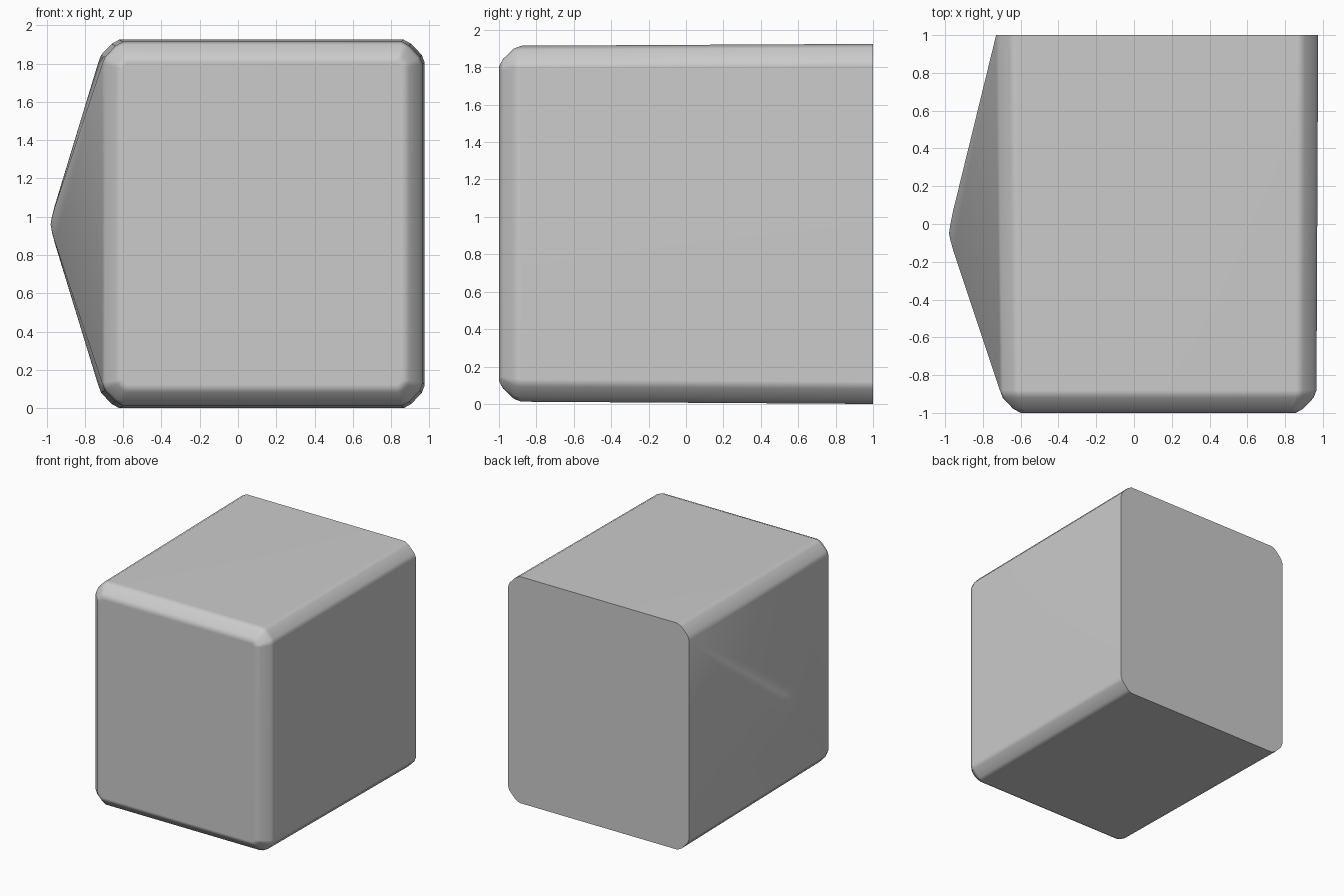
import bpy, bmesh
from mathutils import Vector

if "Cube" in bpy.data.objects:
    bpy.data.objects.remove(bpy.data.objects["Cube"])

# Rounded-edge profile: (inset from one face, inset from the adjoining face)
EDGE = [(0, .12), (.015, .08), (.07, .022), (.11, 0)]


def section(y, left, right, low, high, inset=0):
    """Rounded rectangle at depth y, shrunk by inset with tighter corners."""
    k = 1 - .75 * inset / .11
    points = []
    for sx, x in ((1, left), (-1, right)):
        for sz, z in ((1, low), (-1, high)):
            for a, b in EDGE:
                points.append(Vector((x + sx * (inset + a * k), y,
                                      z + sz * (inset + b * k))))
    return points


# Slightly tapered block: rounded front edge, sharp back edge
points = section(1, -.73, .975, 0, 1.925)
for inset, depth in EDGE:
    points += section(-1 + depth, -.71, .966, .012, 1.915, inset)

# Blunt pyramid on the left side
apex = Vector((-.987, -.05, .96))
for y, x in ((-.88, -.71), (1, -.73)):
    for z in (.12, 1.80):
        base = Vector((x, y, z))
        points.append(apex.lerp(base, .11))
        points.append(apex.lerp(base, .045) + Vector((.003, 0, 0)))
points.append(apex + Vector((.008, 0, 0)))

# The body is convex, so its skin is the hull of these outlines
bm = bmesh.new()
for p in points:
    bm.verts.new(p)
bmesh.ops.remove_doubles(bm, verts=bm.verts[:], dist=.0005)
hull = bmesh.ops.convex_hull(bm, input=bm.verts[:])
spare = {g for g in hull["geom_interior"] + hull["geom_unused"]
         if isinstance(g, bmesh.types.BMVert)}
bmesh.ops.delete(bm, geom=list(spare), context='VERTS')
bmesh.ops.dissolve_limit(bm, angle_limit=.01, verts=bm.verts[:], edges=bm.edges[:])
bmesh.ops.recalc_face_normals(bm, faces=bm.faces[:])

mesh = bpy.data.meshes.new("rounded_block")
bm.to_mesh(mesh)
bm.free()
block = bpy.data.objects.new("rounded_block", mesh)
bpy.context.collection.objects.link(block)
bpy.context.view_layer.objects.active = block
block.select_set(True)
bpy.ops.object.shade_smooth_by_angle(angle=.7)

# Keep broad faces flat while the rounded edges stay smooth
weighted = block.modifiers.new("flat_faces", 'WEIGHTED_NORMAL')
weighted.keep_sharp = True
